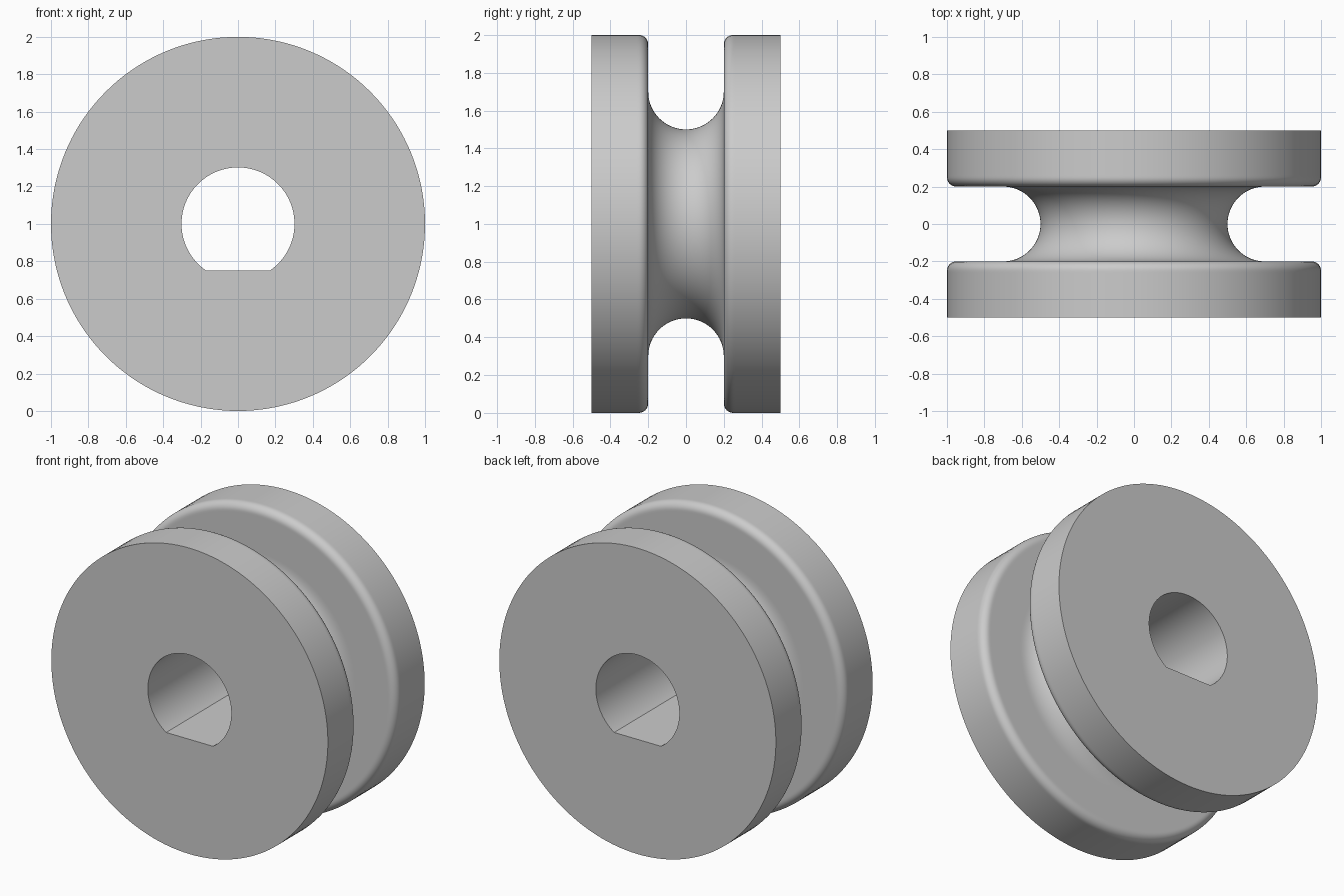
import bpy, bmesh
from math import sin, cos, pi, asin, radians

cube = bpy.data.objects.get("Cube")
if cube:
    bpy.data.objects.remove(cube)

SEGMENTS = 144
RIM, HALF_WIDTH, CENTRE_Z = 1.0, 0.5, 1.0
GROOVE, GROOVE_CENTRE, FILLET = 0.2, 0.7, 0.05
BORE, FLAT = 0.302, 0.25


def arc(r, y, radius, start, end, steps):
    """Points (radius from axle, y) along an arc."""
    return [(r + radius * cos(start + (end - start) * i / steps),
             y + radius * sin(start + (end - start) * i / steps))
            for i in range(steps + 1)]


# Half profile: outer face, rim, rounded edge, side wall
front = [(RIM, -HALF_WIDTH), (RIM, -GROOVE - FILLET - 0.01)]
front += arc(RIM - FILLET, -GROOVE - FILLET, FILLET, 0, pi / 2, 8)
front += [(RIM - FILLET - 0.01, -GROOVE), (GROOVE_CENTRE + 0.01, -GROOVE)]
# Round groove, then the mirrored half
groove = arc(GROOVE_CENTRE, 0, GROOVE, 1.5 * pi, 0.5 * pi, 32)
profile = front + groove + [(r, -y) for r, y in reversed(front)]

bm = bmesh.new()


def ring(y, radius_at):
    verts = []
    for i in range(SEGMENTS):
        a = 2 * pi * i / SEGMENTS
        x, z = radius_at(a)
        verts.append(bm.verts.new((x, y, CENTRE_Z + z)))
    return verts


def bore_point(a):
    """D-shaped bore outline, with exact corners on the flat."""
    corner = asin(FLAT / BORE)
    for c in (pi + corner, 2 * pi - corner):
        if abs(a - c) <= pi / SEGMENTS:
            return BORE * cos(c), -FLAT
    r = BORE
    if sin(a) < 0:
        r = min(r, FLAT / -sin(a))
    return r * cos(a), r * sin(a)


# Lathe the outside and close it through the bore
rings = [ring(y, lambda a, r=r: (r * cos(a), r * sin(a))) for r, y in profile]
rings += [ring(HALF_WIDTH, bore_point), ring(-HALF_WIDTH, bore_point)]
for k, lower in enumerate(rings):
    upper = rings[(k + 1) % len(rings)]
    for i in range(SEGMENTS):
        j = (i + 1) % SEGMENTS
        bm.faces.new((lower[i], lower[j], upper[j], upper[i]))
bmesh.ops.recalc_face_normals(bm, faces=bm.faces)

mesh = bpy.data.meshes.new("grooved_wheel")
bm.to_mesh(mesh)
bm.free()
wheel = bpy.data.objects.new("grooved_wheel", mesh)
bpy.context.collection.objects.link(wheel)

# Plain grey finish
grey = bpy.data.materials.new("light_grey")
grey.use_nodes = True
colour = (0.6, 0.6, 0.6, 1)
grey.diffuse_color = colour
grey.node_tree.nodes["Principled BSDF"].inputs["Base Color"].default_value = colour
mesh.materials.append(grey)

bpy.ops.object.select_all(action='DESELECT')
wheel.select_set(True)
bpy.context.view_layer.objects.active = wheel
bpy.ops.object.shade_smooth_by_angle(angle=radians(25))
